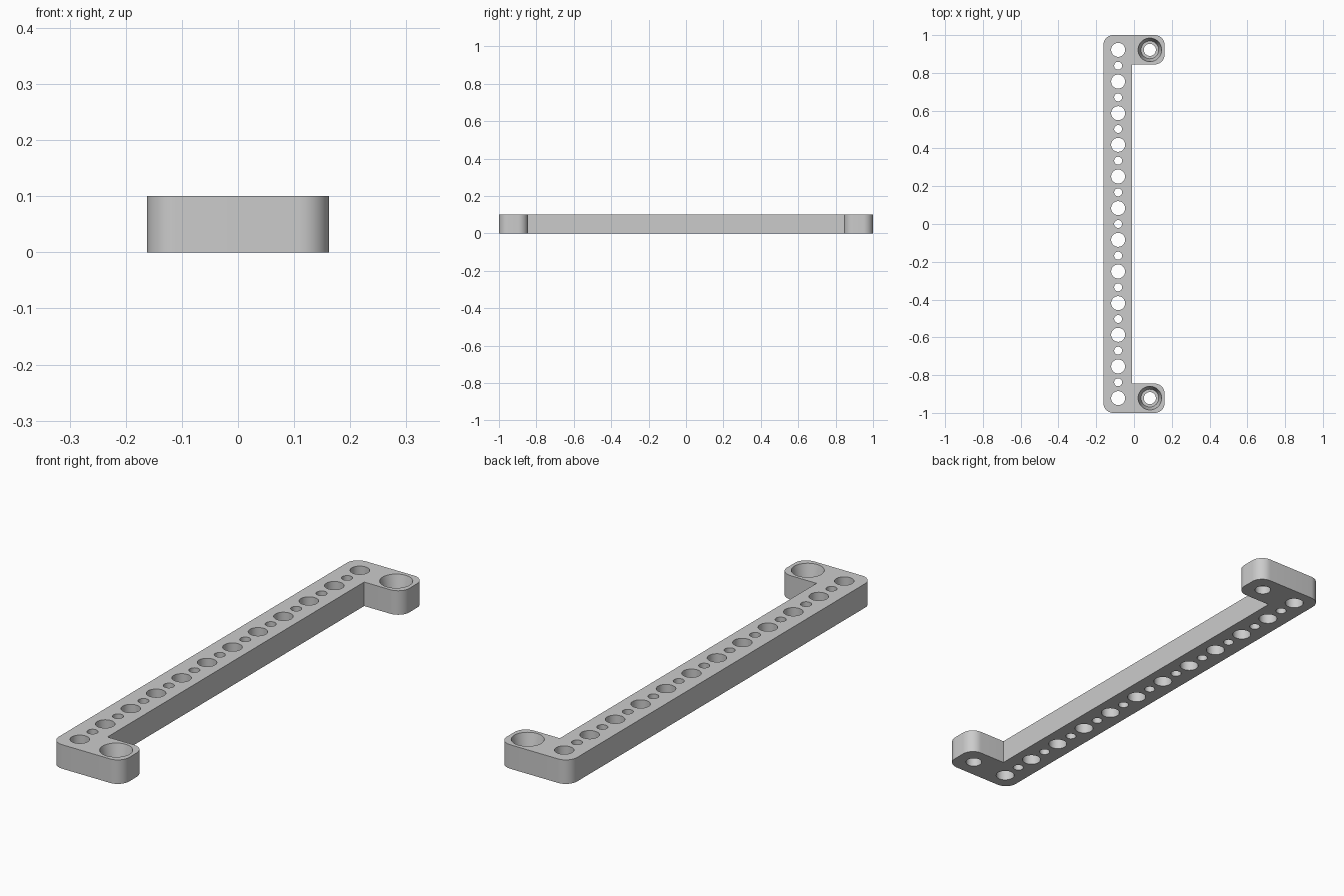
import bpy, bmesh, math

cube = bpy.data.objects.get("Cube")
if cube:
    bpy.data.objects.remove(cube, do_unlink=True)

HEIGHT = 0.1
HALF_X, BAR_X, TAB_Y = 0.162, -0.01, 0.845
CORNER, HOLE_X, PITCH = 0.052, 0.084, 0.1676
SEGMENTS = 48

grey = bpy.data.materials.new("plain_grey")
grey.use_nodes = True
color = (0.6, 0.6, 0.6, 1)
grey.diffuse_color = color
grey.node_tree.nodes["Principled BSDF"].inputs["Base Color"].default_value = color


def make_object(name, bm):
    bmesh.ops.recalc_face_normals(bm, faces=bm.faces)
    mesh = bpy.data.meshes.new(name)
    bm.to_mesh(mesh)
    bm.free()
    obj = bpy.data.objects.new(name, mesh)
    bpy.context.collection.objects.link(obj)
    mesh.materials.append(grey)
    return obj


def add_bore(bm, x, y, profile):
    """Closed round cutter from (radius, z) pairs."""
    rings = []
    for r, z in profile:
        rings.append([bm.verts.new((x + r * math.cos(a), y + r * math.sin(a), z))
                      for a in (math.tau * i / SEGMENTS for i in range(SEGMENTS))])
    for low, high in zip(rings, rings[1:]):
        for i in range(SEGMENTS):
            j = (i + 1) % SEGMENTS
            bm.faces.new((low[i], low[j], high[j], high[i]))
    bm.faces.new(rings[0][::-1])
    bm.faces.new(rings[-1])


# Bracket body: long bar with a tab at each end
bm = bmesh.new()
outline = [(-HALF_X, -1), (HALF_X, -1), (HALF_X, -TAB_Y), (BAR_X, -TAB_Y),
           (BAR_X, TAB_Y), (HALF_X, TAB_Y), (HALF_X, 1), (-HALF_X, 1)]
base = bm.faces.new([bm.verts.new((x, y, 0)) for x, y in outline])
top = bmesh.ops.extrude_face_region(bm, geom=[base])["geom"]
bmesh.ops.translate(bm, vec=(0, 0, HEIGHT),
                    verts=[v for v in top if isinstance(v, bmesh.types.BMVert)])

# Rounded outer corners; the inside corners stay sharp
corners = [e for e in bm.edges
           if abs(e.verts[0].co.z - e.verts[1].co.z) > 0.01
           and abs(e.verts[0].co.x - BAR_X) > 0.01]
bmesh.ops.bevel(bm, geom=corners, offset=CORNER, offset_type='OFFSET',
                segments=12, profile=0.5, affect='EDGES')
body = make_object("bracket_body", bm)

# Alternating large and small holes, plus tapered screw recesses in the tabs
bm = bmesh.new()
for i in range(23):
    radius = 0.021 if i % 2 else 0.037
    add_bore(bm, -HOLE_X, (i - 11) * PITCH / 2, [(radius, -0.05), (radius, 0.15)])
for side in (-1, 1):
    add_bore(bm, HOLE_X, side * 11 * PITCH / 2,
             [(0.032, -0.05), (0.032, 0.035), (0.047, 0.035),
              (0.0625, HEIGHT), (0.0625, 0.15)])
cutter = make_object("hole_cutter", bm)
cutter.hide_render = True

# Cut the holes and keep the result
cut = body.modifiers.new("holes", 'BOOLEAN')
cut.operation = 'DIFFERENCE'
cut.solver = 'EXACT'
cut.object = cutter
bpy.ops.object.select_all(action='DESELECT')
body.select_set(True)
bpy.context.view_layer.objects.active = body
bpy.ops.object.modifier_apply(modifier=cut.name)
bpy.data.objects.remove(cutter, do_unlink=True)
bpy.ops.object.shade_smooth_by_angle(angle=math.radians(30))
